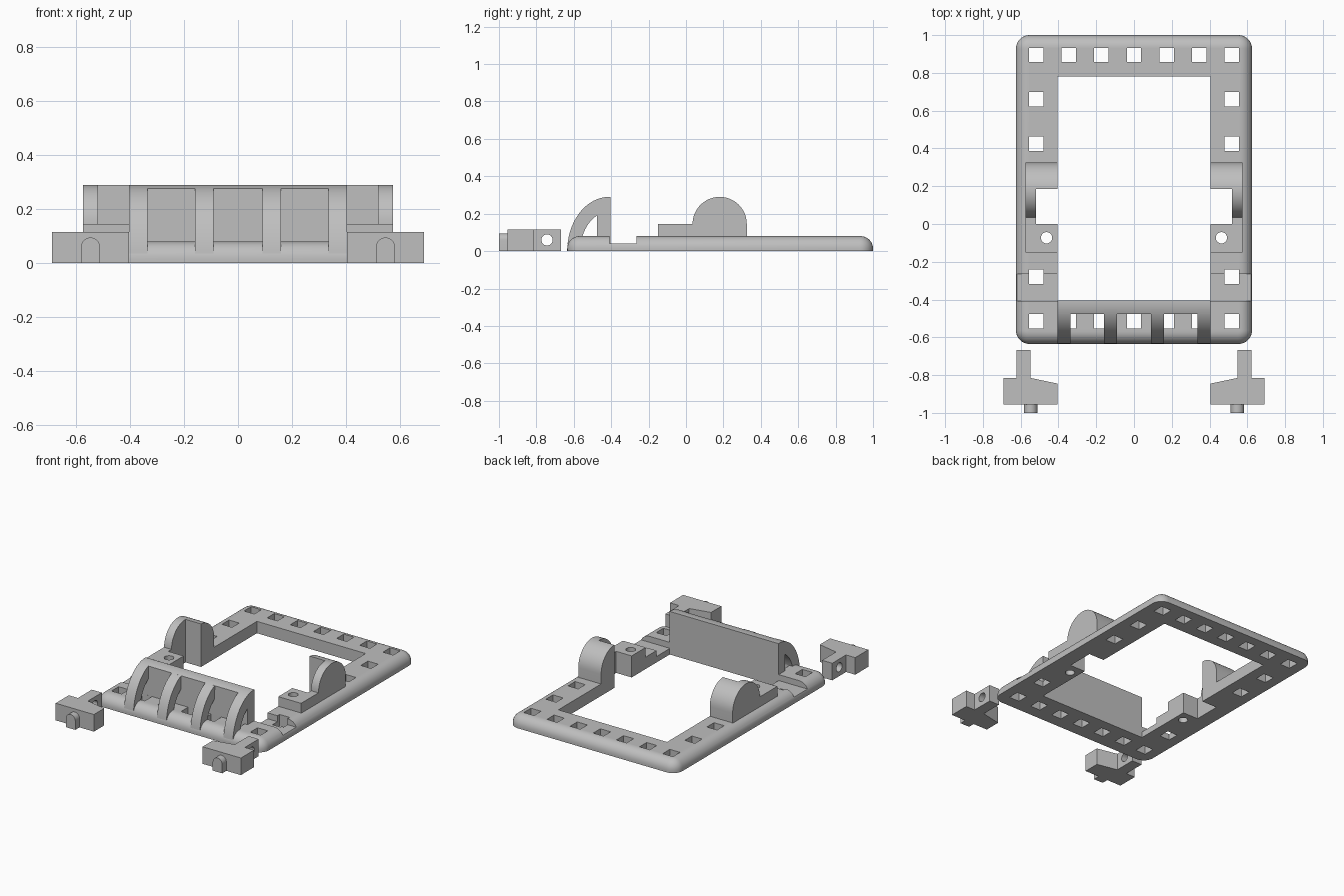
import bpy, bmesh, math
from mathutils import Vector

if "Cube" in bpy.data.objects:
    bpy.data.objects.remove(bpy.data.objects["Cube"], do_unlink=True)

GREY = (0.52, 0.52, 0.52, 1)
mat = bpy.data.materials.new("plain grey")
mat.use_nodes = True
mat.diffuse_color = GREY
mat.node_tree.nodes["Principled BSDF"].inputs["Base Color"].default_value = GREY


def finish(bm, name):
    bmesh.ops.recalc_face_normals(bm, faces=bm.faces)
    mesh = bpy.data.meshes.new(name)
    bm.to_mesh(mesh)
    bm.free()
    mesh.materials.append(mat)
    obj = bpy.data.objects.new(name, mesh)
    bpy.context.collection.objects.link(obj)
    return obj


def prism(name, points, axis, a, b):
    """Extrude a 2D outline along an axis from a to b."""
    def place(p, depth):
        p = list(p)
        p.insert("xyz".index(axis), depth)
        return Vector(p)
    bm = bmesh.new()
    face = bm.faces.new([bm.verts.new(place(p, a)) for p in points])
    out = bmesh.ops.extrude_face_region(bm, geom=[face])["geom"]
    top = [v for v in out if isinstance(v, bmesh.types.BMVert)]
    bmesh.ops.translate(bm, verts=top, vec=place((0, 0), b - a))
    return finish(bm, name)


def box(name, x, y, z):
    x = sorted(x)
    return prism(name, [(x[0], y[0]), (x[1], y[0]), (x[1], y[1]), (x[0], y[1])], "z", *z)


def arc(cx, cy, rx, ry, start, end, n=24):
    angles = [math.radians(start + (end - start) * i / n) for i in range(n + 1)]
    return [(cx + rx * math.cos(t), cy + ry * math.sin(t)) for t in angles]


def select(obj):
    bpy.ops.object.select_all(action="DESELECT")
    obj.select_set(True)
    bpy.context.view_layer.objects.active = obj


def cut(obj, cutter):
    """Subtract the cutter and discard it."""
    cutter.hide_render = True
    mod = obj.modifiers.new("cut", "BOOLEAN")
    mod.operation = "DIFFERENCE"
    mod.solver = "EXACT"
    mod.object = cutter
    select(obj)
    bpy.ops.object.modifier_apply(modifier=mod.name)
    bpy.data.objects.remove(cutter, do_unlink=True)


W, BACK, FRONT, T = 0.625, 1.0, -0.635, 0.08
INNER = 0.405
ALL = (-0.1, 0.5)
parts = []

# Frame: slab with rounded corners and a rounded upper rim
frame = box("frame", (-W, W), (FRONT, BACK), (0, T))
bm = bmesh.new()
bm.from_mesh(frame.data)
upright = [e for e in bm.edges if abs(e.verts[0].co.z - e.verts[1].co.z) > 0.01]
bmesh.ops.bevel(bm, geom=upright, offset=0.072, segments=8, profile=0.5, affect="EDGES")
rim = [e for e in bm.edges if all(v.co.z > T - 0.001 for v in e.verts)]
bmesh.ops.bevel(bm, geom=rim, offset=0.066, segments=8, profile=0.5, affect="EDGES")
bm.to_mesh(frame.data)
bm.free()
parts.append(frame)
cut(frame, box("opening", (-INNER, INNER), (-0.405, 0.78), ALL))

# Square holes around the frame
spots = [(i * 0.1725, y) for i in range(-3, 4) for y in (0.895, -0.515)]
spots += [(s * 0.5175, y) for s in (-1, 1) for y in (0.66, 0.425, -0.28)]
h = 0.038
for x, y in spots:
    cut(frame, box("square_hole", (x - h, x + h), (y - h, y + h), ALL))

for s, side in ((1, "left"), (-1, "right")):
    # Notch across the side rail
    cut(frame, box("notch", (s * 0.3, s * 0.8), (-0.408, -0.265), (0.04, 0.5)))

    # Arched bracket with its pad, slotted on the inside
    outline = [(-0.15, 0.075), (-0.15, 0.145)]
    outline += arc(0.18, 0.145, 0.145, 0.145, 180, 0) + [(0.325, 0.075)]
    bracket = prism(side + "_bracket", outline, "x", s * INNER, s * 0.575)
    for target in (frame, bracket):
        cut(target, box("slot", (s * 0.3, s * 0.52), (0, 0.185), ALL))
        cut(target, prism("screw_hole", arc(s * 0.463, -0.073, 0.03, 0.03, 0, 345, 23), "z", *ALL))
    parts.append(bracket)

    # Loose clip: slanted body with a drilled stem
    outline = [(0.69, -0.955), (0.69, -0.815), (0.622, -0.815), (0.622, -0.668),
               (0.547, -0.668), (0.547, -0.815), (INNER, -0.845), (INNER, -0.955)]
    clip = prism(side + "_clip", [(s * x, y) for x, y in outline], "z", 0, 0.115)
    cut(clip, prism("clip_hole", arc(-0.743, 0.06, 0.03, 0.03, 0, 345, 23), "x", s * 0.5, s * 0.7))
    parts.append(clip)

    # Round-topped peg on the clip
    peg = [(s * 0.547 - 0.035, 0), (s * 0.547 + 0.035, 0)]
    peg += arc(s * 0.547, 0.06, 0.035, 0.035, 0, 180, 12)
    parts.append(prism(side + "_peg", peg, "y", -1.0, -0.95))

# Housing wall with a curved top edge
wall = [(-0.405, 0.04), (-0.405, 0.29)] + arc(-0.41, 0, 0.225, 0.29, 90, 107, 6) + [(-0.477, 0.04)]
parts.append(prism("housing_wall", wall, "x", -INNER, INNER))

# Curved ribs in front of the wall
rib = arc(-0.41, 0, 0.225, 0.29, 100, 173) + arc(-0.41, 0, 0.155, 0.21, 166, 110)
for i, (a, b) in enumerate(((-INNER, -0.335), (-0.16, -0.09), (0.09, 0.16), (0.335, INNER))):
    parts.append(prism("housing_rib_%d" % (i + 1), rib, "x", a, b))

for obj in parts:
    select(obj)
    bpy.ops.object.shade_smooth_by_angle(angle=math.radians(30))
